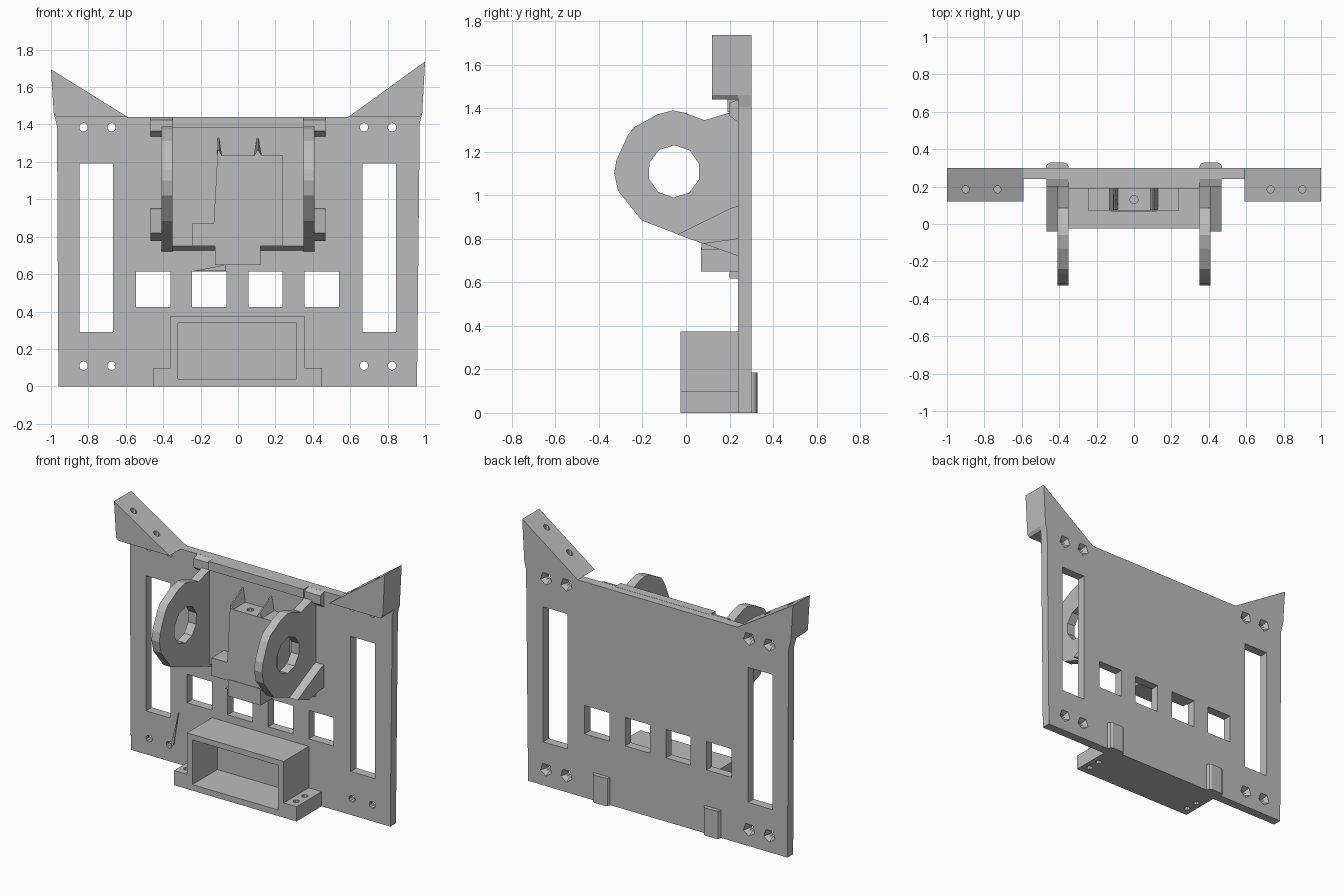
import bpy, bmesh, math
from mathutils import Matrix

if "Cube" in bpy.data.objects:
    bpy.data.objects.remove(bpy.data.objects["Cube"])

grey = bpy.data.materials.new("light grey plastic")
grey.diffuse_color = (0.5, 0.5, 0.5, 1)
grey.use_nodes = True
grey.node_tree.nodes["Principled BSDF"].inputs["Base Color"].default_value = grey.diffuse_color


def finish(bm, name):
    bmesh.ops.recalc_face_normals(bm, faces=bm.faces[:])
    me = bpy.data.meshes.new(name)
    bm.to_mesh(me)
    bm.free()
    me.materials.append(grey)
    ob = bpy.data.objects.new(name, me)
    bpy.context.collection.objects.link(ob)
    return ob


def prism(name, pts, axis, a, b):
    """Extrude a profile: axis 'y' takes (x, z) points, 'x' takes (y, z), 'z' takes (x, y)."""
    place = {"x": lambda p, d: (d, p[0], p[1]),
             "y": lambda p, d: (p[0], d, p[1]),
             "z": lambda p, d: (p[0], p[1], d)}[axis]
    bm = bmesh.new()
    lo = [bm.verts.new(place(p, a)) for p in pts]
    hi = [bm.verts.new(place(p, b)) for p in pts]
    bm.faces.new(lo)
    bm.faces.new(hi)
    n = len(pts)
    for i in range(n):
        bm.faces.new((lo[i], lo[(i + 1) % n], hi[(i + 1) % n], hi[i]))
    return finish(bm, name)


def box(name, x0, x1, y0, y1, z0, z1):
    return prism(name, [(x0, z0), (x1, z0), (x1, z1), (x0, z1)], "y", y0, y1)


def ngon(cx, cy, r, n, turn=0.0):
    return [(cx + r * math.cos(2 * math.pi * i / n + turn),
             cy + r * math.sin(2 * math.pi * i / n + turn)) for i in range(n)]


def cone(name, x, z, y0, y1, r0, r1, n):
    bm = bmesh.new()
    m = Matrix.Translation((x, (y0 + y1) / 2, z)) @ Matrix.Rotation(-math.pi / 2, 4, "X")
    bmesh.ops.create_cone(bm, cap_ends=True, segments=n, radius1=r0, radius2=r1,
                          depth=y1 - y0, matrix=m)
    return finish(bm, name)


def cut(ob, cutters):
    for c in cutters:
        c.hide_render = True
        c.hide_viewport = True
        m = ob.modifiers.new("cut", "BOOLEAN")
        m.operation = "DIFFERENCE"
        m.solver = "EXACT"
        m.object = c


# Main plate with slots, square windows and screw holes
plate = prism("back_plate", [(-0.96, 0), (0.957, 0), (0.972, 1.44), (-0.968, 1.44)], "y", 0.24, 0.30)
cutters = [box("slot_cutter", x, x + 0.18, 0.1, 0.4, 0.29, 1.192) for x in (-0.848, 0.665)]
cutters += [box("window_cutter", x, x + 0.183, 0.1, 0.4, 0.425, 0.615)
            for x in (-0.545, -0.245, 0.055, 0.356)]
for x in (-0.826, -0.676, 0.674, 0.824):
    for z in (0.11, 1.385):
        cutters.append(cone("screw_cutter", x, z, 0.2, 0.32, 0.023, 0.023, 10))
        cutters.append(cone("nut_cutter", x, z, 0.262, 0.31, 0.02, 0.05, 5))
cut(plate, cutters)

# Upper corner ears with small holes in the sloped faces
for s, top, side in ((-1, 1.695, "left"), (1, 1.737, "right")):
    ear = prism(side + "_ear", [(s * 0.97, 1.44), (s * 0.59, 1.44), (s, top), (s * 0.985, 1.46)],
                "y", 0.12, 0.30)
    cut(ear, [prism("ear_hole_cutter", ngon(s * x, 0.185, 0.02, 8), "z", z, 2)
              for x, z in ((0.73, 1.46), (0.9, 1.56))])
    prism(side + "_ear_corner", [(s * 0.965, 1.38), (s * 0.985, 1.46), (s * 0.96, 1.46)], "y", 0.24, 0.30)

# Lower tray: hollow box with two drilled feet
tray = box("lower_tray", -0.36, 0.355, -0.025, 0.241, 0, 0.375)
cut(tray, [box("tray_cutter", -0.32, 0.312, -0.1, 0.239, 0.04, 0.338)])
for name, x0, x1 in (("left_tray_foot", -0.455, -0.36), ("right_tray_foot", 0.355, 0.45)):
    foot = box(name, x0, x1, -0.025, 0.241, 0, 0.098)
    cut(foot, [prism("foot_hole_cutter", ngon((x0 + x1) / 2, y, 0.02, 8), "z", -0.1, 0.2)
               for y in (0.04, 0.13)])

# Rounded pegs on the rear lower edge
for name, x in (("left_rear_peg", -0.41), ("right_rear_peg", 0.41)):
    prism(name, [(x - 0.06, 0.295), (x + 0.06, 0.295), (x + 0.06, 0.308), (x + 0.053, 0.321),
                 (x + 0.038, 0.328), (x - 0.038, 0.328), (x - 0.053, 0.321), (x - 0.06, 0.308)],
          "z", 0, 0.185)

# Pair of ring brackets, with outer gussets and top blocks
ring = [(0.241, 1.39), (0.195, 1.378), (0.085, 1.345), (-0.01, 1.38), (-0.06, 1.39), (-0.13, 1.372),
        (-0.24, 1.312), (-0.268, 1.275), (-0.32, 1.16), (-0.33, 1.10), (-0.312, 1.02),
        (-0.205, 0.885), (-0.03, 0.818), (0.241, 0.72)]
gusset = [(-0.04, 0.82), (0.215, 0.945), (0.241, 0.95), (0.241, 0.80), (0.08, 0.777)]
for s, side in ((-1, "left"), (1, "right")):
    arm = prism(side + "_ring_bracket", ring, "x", s * 0.35, s * 0.408)
    cut(arm, [prism("ring_hole_cutter", ngon(-0.055, 1.11, 0.12, 10, 0.3), "x", s * 0.2, s * 0.6)])
    prism(side + "_gusset", gusset, "x", s * 0.40, s * 0.468)
    prism(side + "_top_block", [(0.241, 1.335), (0.20, 1.365), (0.20, 1.425), (0.241, 1.44)],
          "x", s * 0.345, s * 0.468)

# Panel between the rings and bar above it
prism("centre_panel", [(0.241, 0.725), (0.20, 0.75), (0.20, 1.39), (0.241, 1.39)], "x", -0.351, 0.351)
box("top_bar", -0.351, 0.351, 0.19, 0.25, 1.382, 1.441)

# Centre block with side step, top hole and two fins
block = prism("centre_block", [(-0.245, 0.75), (0.24, 0.75), (0.24, 1.235), (-0.11, 1.235),
                               (-0.13, 0.87), (-0.245, 0.87)], "y", 0.072, 0.21)
cut(block, [prism("block_hole_cutter", ngon(0, 0.13, 0.022, 10), "z", 1.15, 1.3)])
for name, x0, x1, xt in (("left_fin", -0.112, -0.085, -0.105), ("right_fin", 0.085, 0.128, 0.105)):
    fin = prism(name, [(x0, 1.23), (x1, 1.23), (xt + 0.004, 1.33), (xt - 0.004, 1.33)], "y", 0.075, 0.205)
    for v in fin.data.vertices:
        if v.co.z > 1.3 and v.co.y < 0.1:
            v.co.z = 1.26
box("lower_block", -0.122, 0.12, 0.068, 0.241, 0.65, 0.76)

# Thin stray ribs on the plate front
prism("plate_rib", [(-0.604, 0.345), (-0.662, 0.105), (-0.64, 0.12)], "y", 0.233, 0.241)
prism("block_rib", [(-0.24, 0.617), (-0.065, 0.617), (-0.065, 0.65)], "y", 0.20, 0.241)
